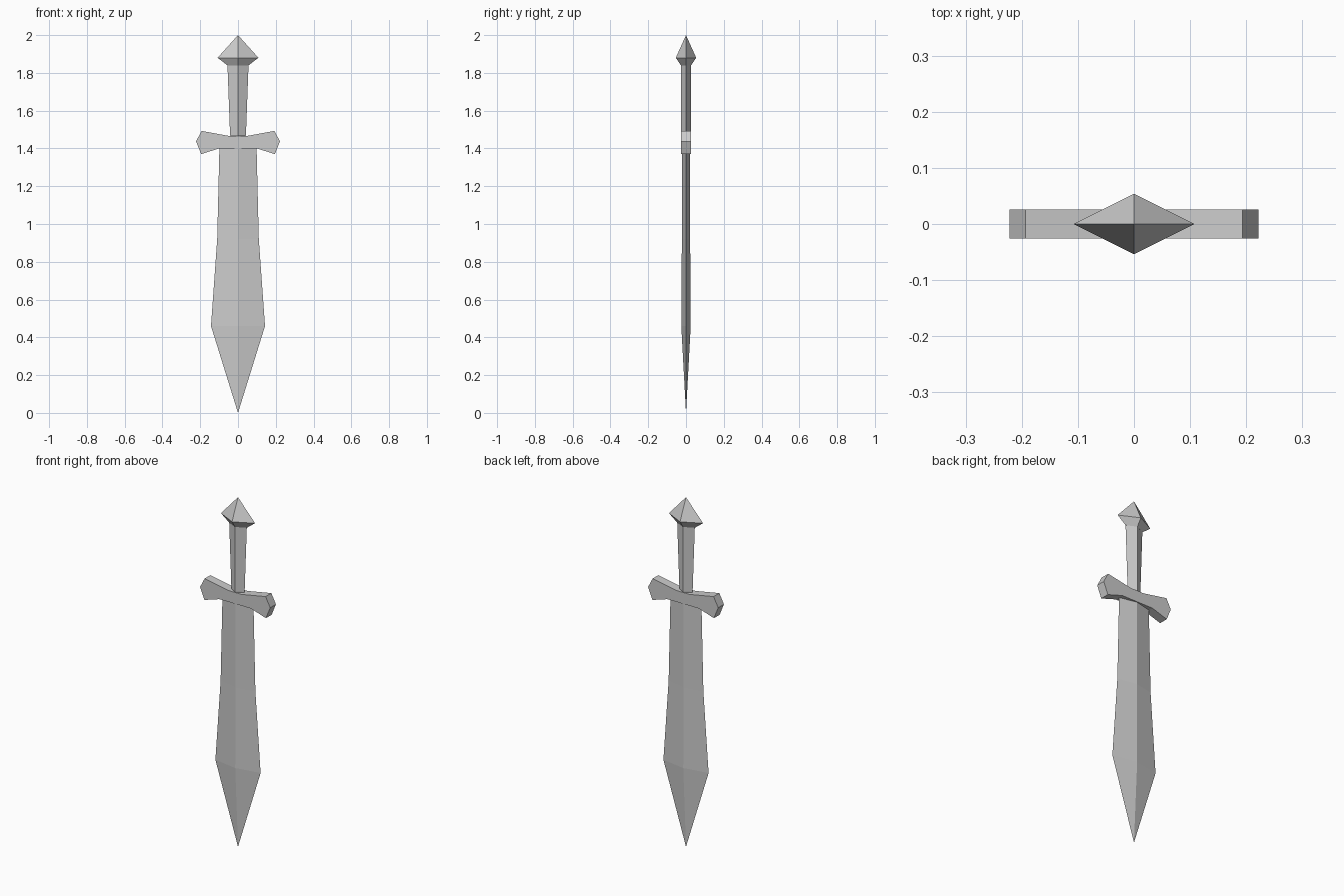
import bpy
import bmesh

cube = bpy.data.objects.get("Cube")
if cube:
    bpy.data.objects.remove(cube, do_unlink=True)

steel = bpy.data.materials.new("grey steel")
steel.use_nodes = True
steel.diffuse_color = (0.6, 0.6, 0.6, 1)
steel.node_tree.nodes["Principled BSDF"].inputs["Base Color"].default_value = (0.6, 0.6, 0.6, 1)


def finish(name, bm):
    bmesh.ops.recalc_face_normals(bm, faces=bm.faces)
    mesh = bpy.data.meshes.new(name)
    bm.to_mesh(mesh)
    bm.free()
    mesh.materials.append(steel)
    obj = bpy.data.objects.new(name, mesh)
    bpy.context.collection.objects.link(obj)
    return obj


def diamond_loft(name, rings):
    """Join diamond cross-sections given as (height, half width, half depth)."""
    bm = bmesh.new()
    loops = []
    for z, w, d in rings:
        if w == 0:
            loops.append([bm.verts.new((0, 0, z))] * 4)
        else:
            loops.append([bm.verts.new(p) for p in
                          ((w, 0, z), (0, d, z), (-w, 0, z), (0, -d, z))])
    for low, high in zip(loops, loops[1:]):
        for i in range(4):
            j = (i + 1) % 4
            corners = dict.fromkeys((low[i], low[j], high[j], high[i]))
            bm.faces.new(list(corners))
    for loop in (loops[0], loops[-1]):
        if len(set(loop)) == 4:
            bm.faces.new(loop)
    return finish(name, bm)


# Leaf-shaped blade with a central ridge, point down
diamond_loft("blade", [(0, 0, 0), (0.46, 0.143, 0.025), (0.92, 0.11, 0.022),
                       (1.42, 0.098, 0.022)])

# Flared grip, rooted in the guard
diamond_loft("grip", [(1.42, 0.02, 0.026), (1.47, 0.042, 0.026), (1.85, 0.056, 0.027)])

# Pointed pommel
diamond_loft("pommel", [(1.84, 0.056, 0.027), (1.88, 0.108, 0.054), (2.0, 0, 0)])

# Cross guard: mirrored outline with flared, pointed ends
half = [(0.1, 1.40), (0.195, 1.37), (0.222, 1.437), (0.193, 1.493), (0.042, 1.465)]
outline = half + [(-x, z) for x, z in reversed(half)]
bm = bmesh.new()
face = bm.faces.new([bm.verts.new((x, -0.026, z)) for x, z in outline])
extruded = bmesh.ops.extrude_face_region(bm, geom=[face])["geom"]
bmesh.ops.translate(bm, vec=(0, 0.052, 0),
                    verts=[v for v in extruded if isinstance(v, bmesh.types.BMVert)])
finish("cross_guard", bm)
